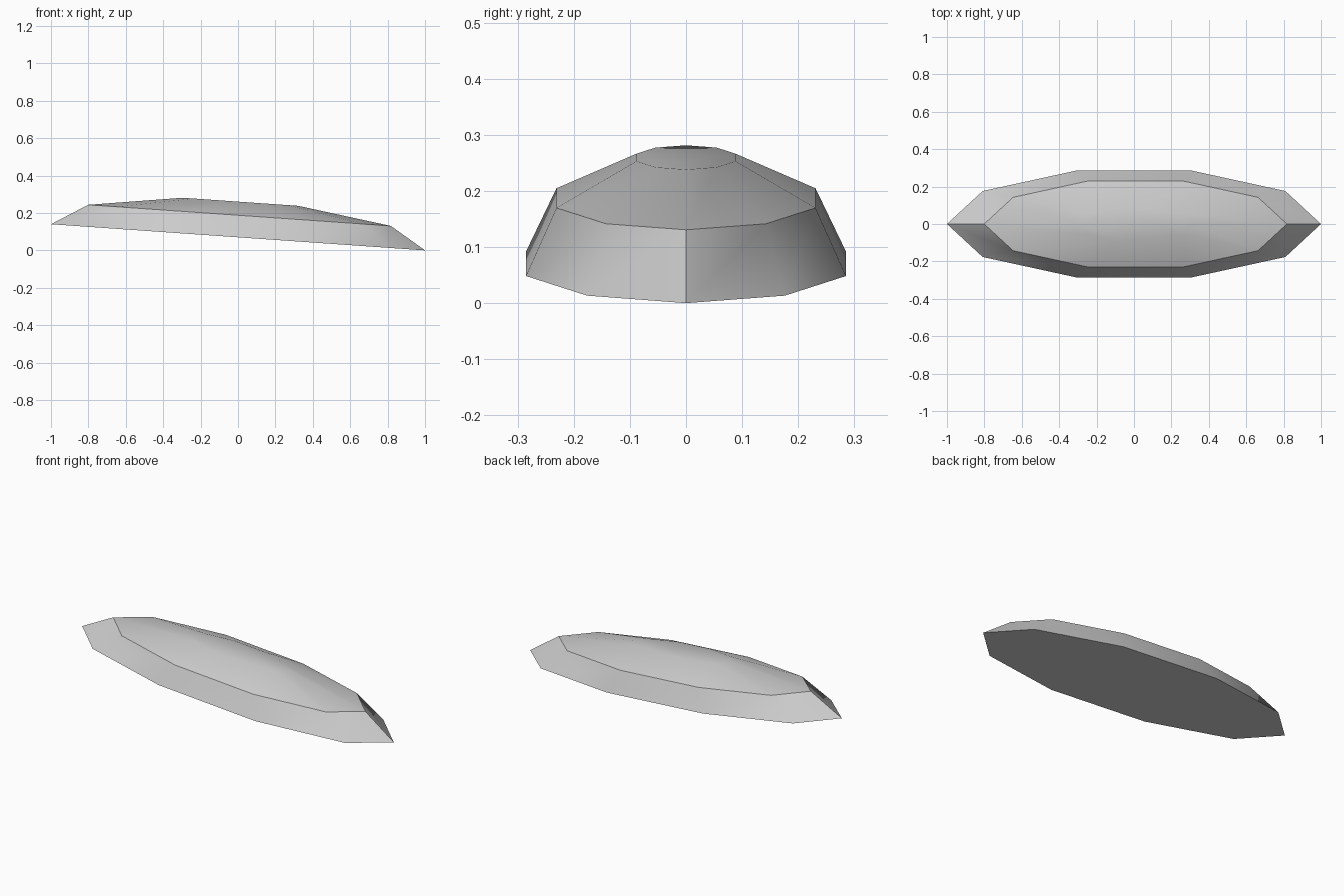
import bpy
import bmesh
from math import sin, cos, radians
from mathutils import Matrix

cube = bpy.data.objects.get("Cube")
if cube:
    bpy.data.objects.remove(cube, do_unlink=True)

SIDES = 10
STEP = radians(36)
TILT = radians(4)
LENGTH, WIDTH, HEIGHT = 1 / cos(TILT), 0.30, 0.20

# Plain grey surface
grey = bpy.data.materials.new("plain grey")
grey.use_nodes = True
colour = (0.6, 0.6, 0.6, 1)
grey.diffuse_color = colour
grey.node_tree.nodes["Principled BSDF"].inputs["Base Color"].default_value = colour

# Elongated dome: three ten-sided rings, flat cap and flat base
bm = bmesh.new()
rings = []
for level in range(3):
    r, z = cos(level * STEP), HEIGHT * sin(level * STEP)
    rings.append([bm.verts.new((LENGTH * r * cos(i * STEP), WIDTH * r * sin(i * STEP), z))
                  for i in range(SIDES)])
for low, high in zip(rings, rings[1:]):
    for i in range(SIDES):
        j = (i + 1) % SIDES
        bm.faces.new((low[i], low[j], high[j], high[i]))
bm.faces.new(rings[-1])
bm.faces.new(rings[0][::-1])

# Lean down towards one end and rest the low tip on the ground
lift = Matrix.Translation((0, 0, LENGTH * sin(TILT)))
bm.transform(lift @ Matrix.Rotation(TILT, 4, 'Y'))
bmesh.ops.recalc_face_normals(bm, faces=bm.faces)

mesh = bpy.data.meshes.new("dome_shell")
bm.to_mesh(mesh)
bm.free()
mesh.materials.append(grey)
dome = bpy.data.objects.new("dome_shell", mesh)
bpy.context.collection.objects.link(dome)

# Soft shading with crisp rim
bpy.ops.object.select_all(action='DESELECT')
dome.select_set(True)
bpy.context.view_layer.objects.active = dome
bpy.ops.object.shade_smooth_by_angle(angle=radians(30))
